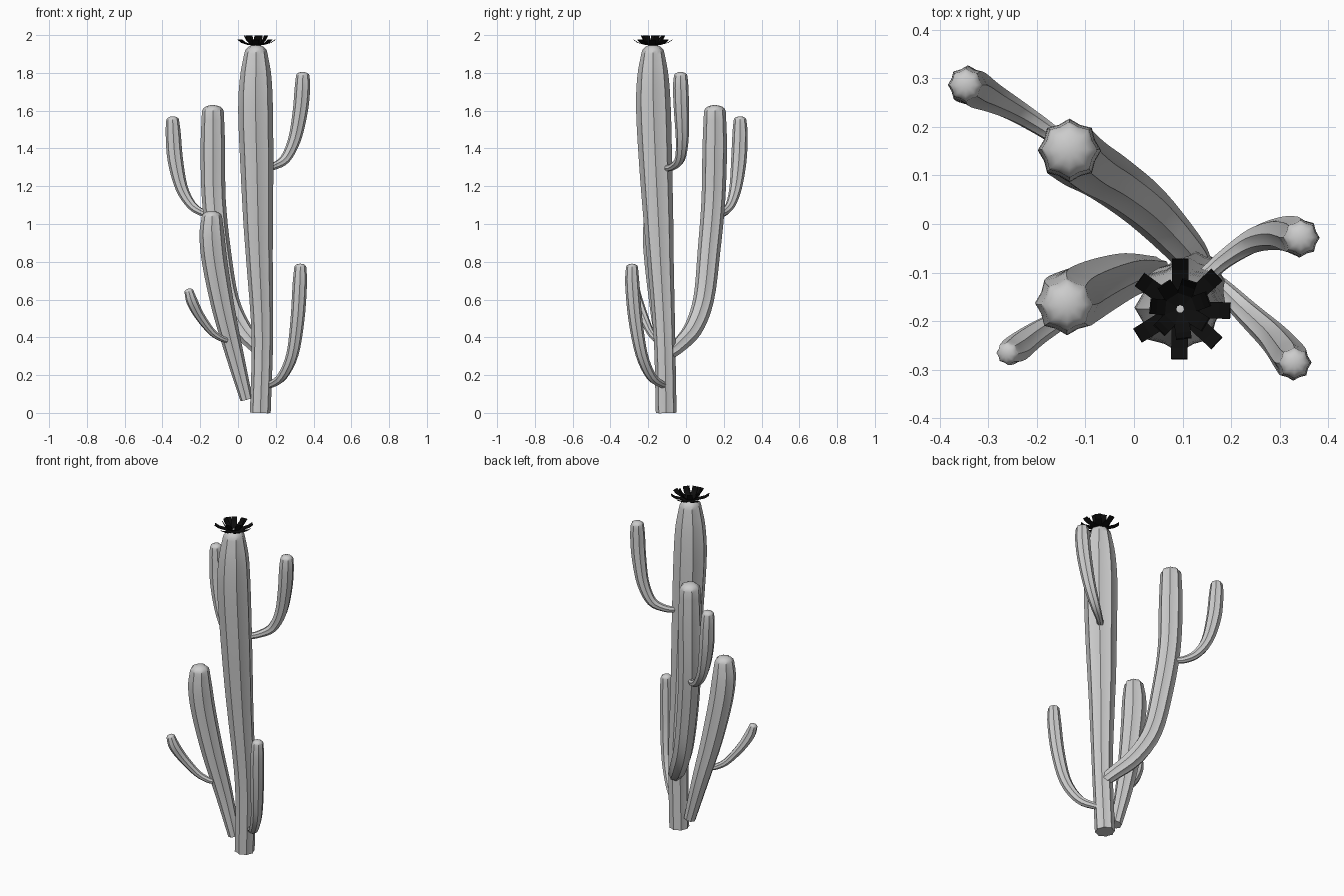
import bpy, bmesh, math
from mathutils import Vector

if "Cube" in bpy.data.objects:
    bpy.data.objects.remove(bpy.data.objects["Cube"])

RIBS = 8
VALLEY = 0.87


def smooth_path(pts, steps=4):
    """Catmull-Rom through (x, y, z, radius) points."""
    p = [Vector(q) for q in pts]
    p = [2 * p[0] - p[1]] + p + [2 * p[-1] - p[-2]]
    out = []
    for i in range(1, len(p) - 2):
        a, b, c, d = p[i - 1:i + 3]
        for s in range(steps):
            t = s / steps
            out.append(0.5 * (2 * b + (c - a) * t + (2 * a - 5 * b + 4 * c - d) * t * t
                              + (3 * b - a - 3 * c + d) * t ** 3))
    out.append(p[-2])
    return out


def ribbed_stem(name, pts, dome=0.6):
    """Fluted tube along a path with a rounded tip; last point is the tip."""
    x, y, z, r = pts[-1]
    h = r * dome
    path = smooth_path(pts[:-1] + [(x, y, z - h, r)])
    cen = [q.to_3d() for q in path]
    rad = [q[3] for q in path]
    tans = [(cen[min(i + 1, len(cen) - 1)] - cen[max(i - 1, 0)]).normalized()
            for i in range(len(cen))]
    # carry the frame from the upright tip down to the root
    u = Vector((1, 0, 0))
    frames = []
    for t in reversed(tans):
        u = (u - t * u.dot(t)).normalized()
        frames.append((u.copy(), t.cross(u)))
    frames.reverse()
    rings = list(zip(cen, rad, frames))
    up = tans[-1]
    for a in (25, 48, 68):
        a = math.radians(a)
        rings.append((cen[-1] + up * h * math.sin(a), r * math.cos(a), frames[-1]))
    bm = bmesh.new()
    loops = []
    n = RIBS * 2
    for c, rr, (u, v) in rings:
        loops.append([bm.verts.new(c + (u * math.cos(math.tau * k / n) + v * math.sin(math.tau * k / n))
                                   * rr * (VALLEY if k % 2 else 1)) for k in range(n)])
    for lo, hi in zip(loops, loops[1:]):
        for k in range(n):
            m = (k + 1) % n
            bm.faces.new((lo[k], lo[m], hi[m], hi[k]))
    apex = bm.verts.new(cen[-1] + up * h)
    for k in range(n):
        bm.faces.new((loops[-1][k], loops[-1][(k + 1) % n], apex))
    bm.faces.new(loops[0][::-1])
    return finish(name, bm, True)


def finish(name, bm, smooth):
    bmesh.ops.recalc_face_normals(bm, faces=bm.faces)
    me = bpy.data.meshes.new(name)
    bm.to_mesh(me)
    bm.free()
    ob = bpy.data.objects.new(name, me)
    bpy.context.collection.objects.link(ob)
    if smooth:
        bpy.ops.object.select_all(action='DESELECT')
        ob.select_set(True)
        bpy.context.view_layer.objects.active = ob
        bpy.ops.object.shade_smooth_by_angle(angle=math.radians(50))
    return ob


# main trunk
ribbed_stem("main_trunk", [
    (.118, -.105, 0, .055), (.129, -.114, .4, .057), (.114, -.135, .8, .07),
    (.107, -.145, 1.0, .078), (.1, -.16, 1.3, .087), (.093, -.172, 1.6, .092),
    (.094, -.175, 1.78, .083), (.095, -.175, 1.95, .062)], 0.8)

# tall rear arm and its side shoot
ribbed_stem("rear_arm", [
    (.13, -.09, .315, .035), (.105, -.05, .345, .04), (.025, .035, .44, .05),
    (-.05, .093, .6, .055), (-.098, .122, .86, .06), (-.128, .145, 1.13, .063),
    (-.133, .152, 1.4, .065), (-.133, .153, 1.63, .058)])
ribbed_stem("rear_shoot", [
    (-.155, .175, 1.055, .017), (-.19, .2, 1.06, .02), (-.246, .235, 1.1, .025),
    (-.299, .263, 1.193, .033), (-.332, .28, 1.34, .041), (-.343, .286, 1.48, .04),
    (-.346, .286, 1.57, .034)])

# leaning left arm and its side shoot
ribbed_stem("left_arm", [
    (.045, -.1, .07, .033), (-.018, -.108, .31, .048), (-.077, -.13, .55, .06),
    (-.122, -.152, .79, .067), (-.138, -.163, .94, .066), (-.138, -.166, 1.07, .054)])
ribbed_stem("left_shoot", [
    (-.06, -.15, .385, .015), (-.09, -.165, .395, .017), (-.14, -.19, .43, .02),
    (-.204, -.228, .515, .026), (-.243, -.257, .59, .03), (-.26, -.266, .658, .024)])

# low right arm
ribbed_stem("low_right_arm", [
    (.145, -.11, .15, .018), (.178, -.13, .153, .02), (.235, -.185, .195, .026),
    (.288, -.235, .31, .032), (.315, -.268, .495, .037), (.327, -.284, .68, .038),
    (.33, -.286, .79, .032)])

# high right arm
ribbed_stem("high_right_arm", [
    (.15, -.105, 1.295, .018), (.19, -.07, 1.305, .02), (.25, -.032, 1.345, .027),
    (.3, -.02, 1.45, .034), (.33, -.024, 1.6, .04), (.341, -.028, 1.72, .041),
    (.343, -.028, 1.805, .036)])

# flower: two rings of curled petals
black = bpy.data.materials.new("flower_black")
black.diffuse_color = (0.004, 0.004, 0.004, 1)
black.use_nodes = True
black.node_tree.nodes["Principled BSDF"].inputs["Base Color"].default_value = black.diffuse_color


def petals(name, angles, profile, width):
    bm = bmesh.new()
    for deg in angles:
        a = math.radians(deg)
        d = Vector((math.cos(a), math.sin(a), 0))
        s = Vector((-d.y, d.x, 0)) * width / 2
        rows = []
        for r, z in profile:
            c = Vector((.095, -.175, z)) + d * r
            rows.append((bm.verts.new(c - s), bm.verts.new(c + s)))
        for p, q in zip(rows, rows[1:]):
            bm.faces.new((p[0], q[0], q[1], p[1]))
    ob = finish(name, bm, False)
    ob.data.materials.append(black)
    mod = ob.modifiers.new("thickness", 'SOLIDIFY')
    mod.thickness = 0.003


petals("outer_petals", (90, 43, -2, -43, -91, -148, 144),
       [(.01, 1.948), (.045, 1.952), (.08, 1.962), (.102, 1.977)], .034)
petals("inner_petals", [20 + 360 * i / 7 for i in range(7)],
       [(.005, 1.948), (.03, 1.956), (.048, 1.974), (.06, 1.998)], .032)
